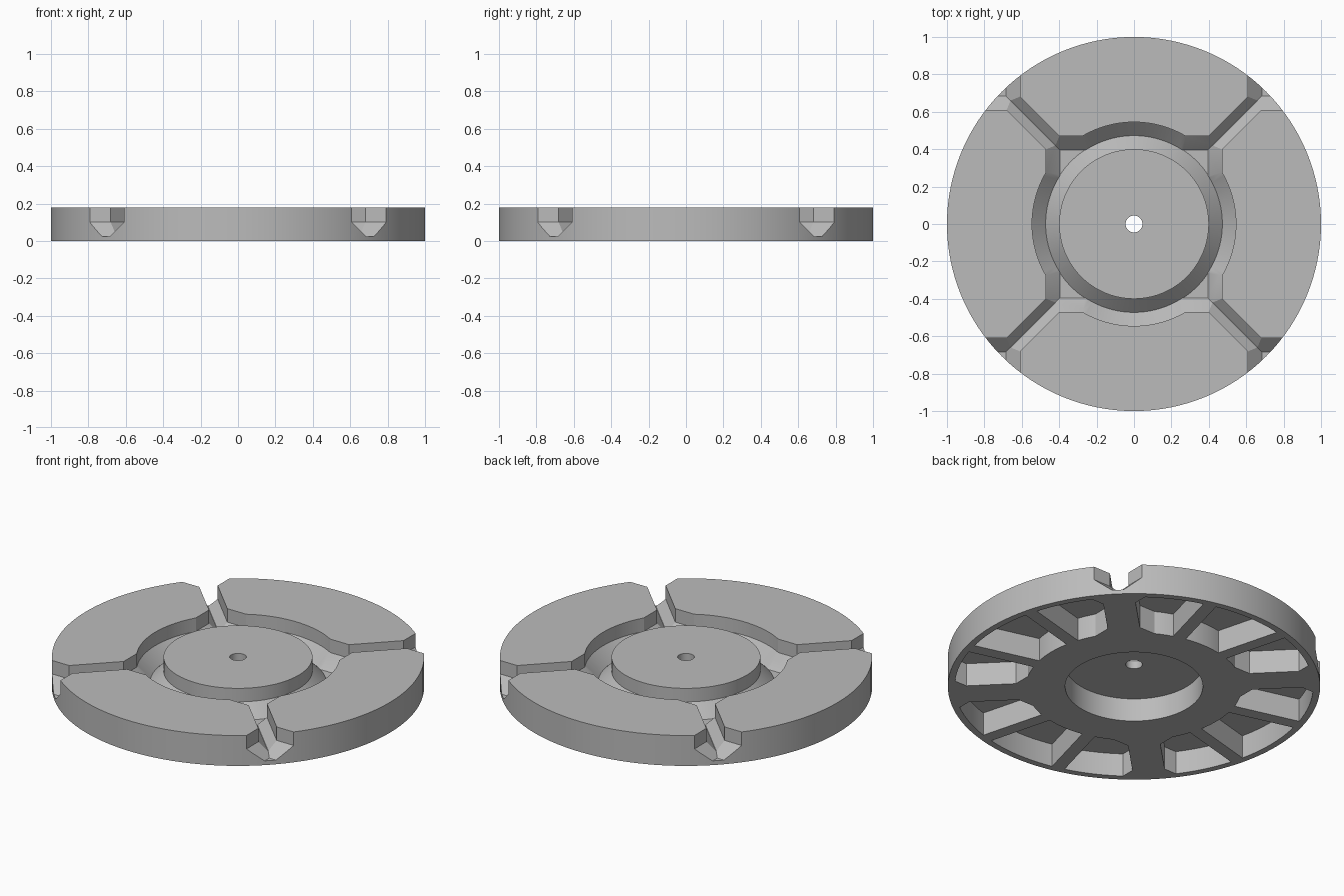
import bpy, bmesh
from math import sin, cos, pi, radians, sqrt
from mathutils import Matrix

if "Cube" in bpy.data.objects:
    bpy.data.objects.remove(bpy.data.objects["Cube"], do_unlink=True)

HEIGHT = 0.18
SHOULDER = 0.10     # groove walls are vertical above this, 45 degrees below
RECESS = 0.137      # depth of everything hollowed from below
DIAGONALS = [45, 135, 225, 315]


def circle(r, n=128):
    return [(r * cos(2 * pi * i / n), r * sin(2 * pi * i / n)) for i in range(n)]


def bar(x0, x1, half):
    return [(x0, -half), (x1, -half), (x1, half), (x0, half)]


def mirrored(points):
    return points + [(x, -y) for x, y in reversed(points)]


def loft(name, sections, angle=0):
    """Solid through (outline, z) sections with equal point counts."""
    bm = bmesh.new()
    rings = [[bm.verts.new((x, y, z)) for x, y in outline] for outline, z in sections]
    bm.faces.new(rings[0])
    bm.faces.new(rings[-1])
    for a, b in zip(rings, rings[1:]):
        for i in range(len(a)):
            j = (i + 1) % len(a)
            bm.faces.new((a[i], a[j], b[j], b[i]))
    bmesh.ops.recalc_face_normals(bm, faces=bm.faces)
    bmesh.ops.transform(bm, matrix=Matrix.Rotation(radians(angle), 4, 'Z'), verts=bm.verts)
    mesh = bpy.data.meshes.new(name)
    bm.to_mesh(mesh)
    bm.free()
    obj = bpy.data.objects.new(name, mesh)
    bpy.context.scene.collection.objects.link(obj)
    return obj


def prism(name, outline, z0, z1, angle=0):
    return loft(name, [(outline, z0), (outline, z1)], angle)


def combine(target, tool, operation='DIFFERENCE'):
    """Apply a boolean and discard the tool."""
    tool.hide_render = True
    mod = target.modifiers.new("boolean", 'BOOLEAN')
    mod.operation = operation
    mod.solver = 'EXACT'
    mod.object = tool
    depsgraph = bpy.context.evaluated_depsgraph_get()
    mesh = bpy.data.meshes.new_from_object(target.evaluated_get(depsgraph))
    target.modifiers.clear()
    target.data = mesh
    bpy.data.objects.remove(tool, do_unlink=True)


# Main disc with the round well that becomes the ring groove
disc = prism("grooved_disc", circle(1.0), 0, HEIGHT)
combine(disc, loft("well", [(circle(0.4725), 0.0275), (circle(0.545), SHOULDER),
                            (circle(0.545), 0.3)]))


def flare(corner, direction, size):
    """Right-angled corner outline opening along the channel."""
    end = corner + direction * size
    return [(corner, 0), (end, size), (end, -size)]


# Four V-bottomed channels, widening at both ends
for angle in DIAGONALS:
    channel = loft("channel", [(bar(0.5, 0.98, 0.001), 0.051),
                               (bar(0.5, 0.98, 0.05), SHOULDER),
                               (bar(0.5, 0.98, 0.05), 0.3)], angle)
    combine(disc, channel)
    for corner, direction, size in ((0.61, 1, 0.4), (0.47, -1, 0.3)):
        top = flare(corner * sqrt(2), direction, size)
        low = flare((corner + direction * 0.075) * sqrt(2), direction, size)
        combine(disc, loft("flare", [(low, 0.025), (top, SHOULDER), (top, 0.3)], angle))

# Central hub with sloped foot, hollow below and drilled through
hub = loft("hub", [(circle(0.49), 0.01), (circle(0.4), SHOULDER), (circle(0.4), HEIGHT)])
combine(disc, hub, 'UNION')
combine(disc, prism("bore", circle(0.37), -0.1, RECESS))
combine(disc, prism("pin_hole", circle(0.045, 32), -0.1, 0.3))

# Twelve underside pockets: an annulus split by thin ribs and channel spokes
pockets = prism("pockets", circle(0.963), -0.05, RECESS)
combine(pockets, prism("inner_wall", circle(0.58), -0.1, 0.3))
for angle in (15, 75, 105, 165):
    combine(pockets, prism("rib", bar(-1.2, 1.2, 0.037), -0.1, 0.3, angle))
spoke = mirrored([(0.45, 0.267), (0.63, 0.087), (0.897, 0.087), (1.1, 0.29)])
for angle in DIAGONALS:
    combine(pockets, prism("spoke", spoke, -0.1, 0.3, angle))
combine(disc, pockets)

# Single grey finish
grey = bpy.data.materials.new("plain_grey")
grey.use_nodes = True
colour = (0.5, 0.5, 0.5, 1)
grey.diffuse_color = colour
grey.node_tree.nodes["Principled BSDF"].inputs["Base Color"].default_value = colour
disc.data.materials.clear()
disc.data.materials.append(grey)
for face in disc.data.polygons:
    face.material_index = 0

bpy.ops.object.select_all(action='DESELECT')
disc.select_set(True)
bpy.context.view_layer.objects.active = disc
bpy.ops.object.shade_smooth_by_angle(angle=radians(25))
